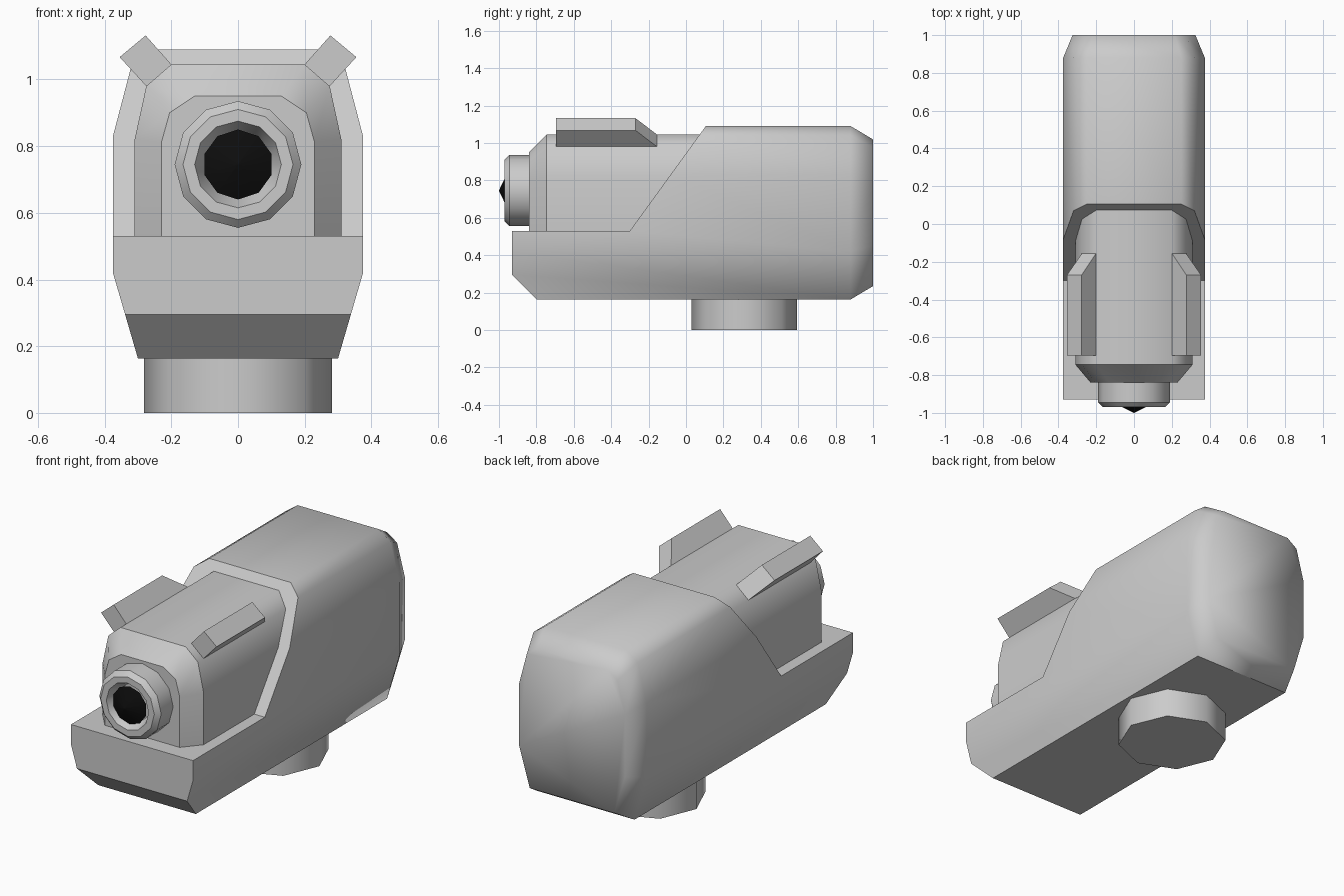
import bpy, bmesh
from math import sin, cos, pi, radians

cube = bpy.data.objects.get("Cube")
if cube:
    bpy.data.objects.remove(cube, do_unlink=True)


def material(name, value):
    mat = bpy.data.materials.new(name)
    mat.use_nodes = True
    color = (value, value, value, 1)
    mat.diffuse_color = color
    mat.node_tree.nodes["Principled BSDF"].inputs["Base Color"].default_value = color
    return mat


GREY = material("light grey", 0.6)
BLACK = material("lens black", 0.004)


def loft(name, rings, mat):
    """Skin a row of equal-length point rings and cap both ends."""
    bm = bmesh.new()
    rows = [[bm.verts.new(p) for p in ring] for ring in rings]
    for a, b in zip(rows, rows[1:]):
        for i in range(len(a)):
            j = (i + 1) % len(a)
            bm.faces.new((a[i], a[j], b[j], b[i]))
    bm.faces.new(rows[0])
    bm.faces.new(rows[-1])
    bmesh.ops.recalc_face_normals(bm, faces=bm.faces)
    mesh = bpy.data.meshes.new(name)
    bm.to_mesh(mesh)
    bm.free()
    mesh.materials.append(mat)
    obj = bpy.data.objects.new(name, mesh)
    bpy.context.collection.objects.link(obj)
    return obj


def section(half, y):
    """Mirror a half outline of (x, z) points into a closed ring at depth y."""
    return [(x, y, z) for x, z in half] + [(-x, y, z) for x, z in reversed(half)]


def disc(radius, y, z, sides):
    return [(radius * sin(2 * pi * i / sides), y, z + radius * cos(2 * pi * i / sides))
            for i in range(sides)]


def shade(obj, limit, sharp=lambda e: False, soft=lambda e: False):
    """Smooth shading with sharp edges above an angle or chosen by rule."""
    bm = bmesh.new()
    bm.from_mesh(obj.data)
    bm.normal_update()
    for f in bm.faces:
        f.smooth = True
    for e in bm.edges:
        wide = e.calc_face_angle(0) > radians(limit)
        e.smooth = not (sharp(e) or (wide and not soft(e)))
    bm.to_mesh(obj.data)
    bm.free()


# Main housing: long rounded shell with a tapered rear
shell = [(0.30, 0.163), (0.375, 0.42), (0.375, 0.83), (0.32, 1.04), (0.25, 1.09)]
tail = [(x * 0.867, 0.627 + (z - 0.627) * 0.846) for x, z in shell]
housing = loft("housing", [section(shell, -0.93), section(shell, 0.88),
                           section(tail, 1.0)], GREY)

# Open the front deck and chamfer the lower front edge
cuts = {
    "deck_cutter": [(-1.2, 0.53), (-0.30, 0.53), (0.106, 1.09), (0.30, 1.36), (-1.2, 1.36)],
    "chin_cutter": [(-1.0, 0.365), (-0.70, 0.065), (-1.0, 0.065)],
}
for name, outline in cuts.items():
    cutter = loft(name, [[(x, y, z) for y, z in outline] for x in (-0.6, 0.6)], GREY)
    cutter.hide_render = True
    mod = housing.modifiers.new(name, "BOOLEAN")
    mod.operation = "DIFFERENCE"
    mod.solver = "EXACT"
    mod.object = cutter
    bpy.context.view_layer.objects.active = housing
    bpy.ops.object.modifier_apply(modifier=name)
    bpy.data.objects.remove(cutter, do_unlink=True)
shade(housing, 42,
      sharp=lambda e: any(f.normal.z < -0.99 for f in e.link_faces),
      soft=lambda e: all(v.co.y > 0.85 for v in e.verts) and e.calc_face_angle(0) < 1.3)

# Inner block sitting on the deck, with a bevelled nose
block = [(0.31, 0.53), (0.31, 0.82), (0.275, 0.98), (0.20, 1.045)]
nose = [(0.23, 0.53), (0.23, 0.81), (0.205, 0.90), (0.13, 0.95)]
inner = loft("inner_block", [section(nose, -0.84), section(block, -0.745),
                             section(block, 0.10)], GREY)
shade(inner, 45, sharp=lambda e: abs(e.verts[0].co.y - e.verts[1].co.y) < 0.001)

# Barrel with a chamfered rim and a funnel recess
AXIS = 0.745
steps = [(0.19, -0.80), (0.19, -0.945), (0.165, -0.97), (0.13, -0.97), (0.10, -0.90)]
barrel = loft("barrel", [disc(r, y, AXIS, 12) for r, y in steps], GREY)
shade(barrel, 42)

# Pointed dark lens
lens = loft("lens", [disc(0.105, -0.95, AXIS, 10), disc(0.001, -1.0, AXIS, 10)], BLACK)
shade(lens, 42)

# Slanted fins on both shoulders, sloped off at the back
fin = [(0.355, 1.067, -0.27), (0.277, 1.132, -0.27),
       (0.20, 1.045, -0.155), (0.275, 0.98, -0.155)]
for side, name in ((1, "left_fin"), (-1, "right_fin")):
    loft(name, [[(side * x, -0.695, z) for x, z, back in fin],
                [(side * x, back, z) for x, z, back in fin]], GREY)

# Octagonal mounting foot
foot = loft("foot", [[(0.282 * cos(i * pi / 4), 0.312 + 0.282 * sin(i * pi / 4), z)
                      for i in range(8)] for z in (0, 0.18)], GREY)
shade(foot, 50)
